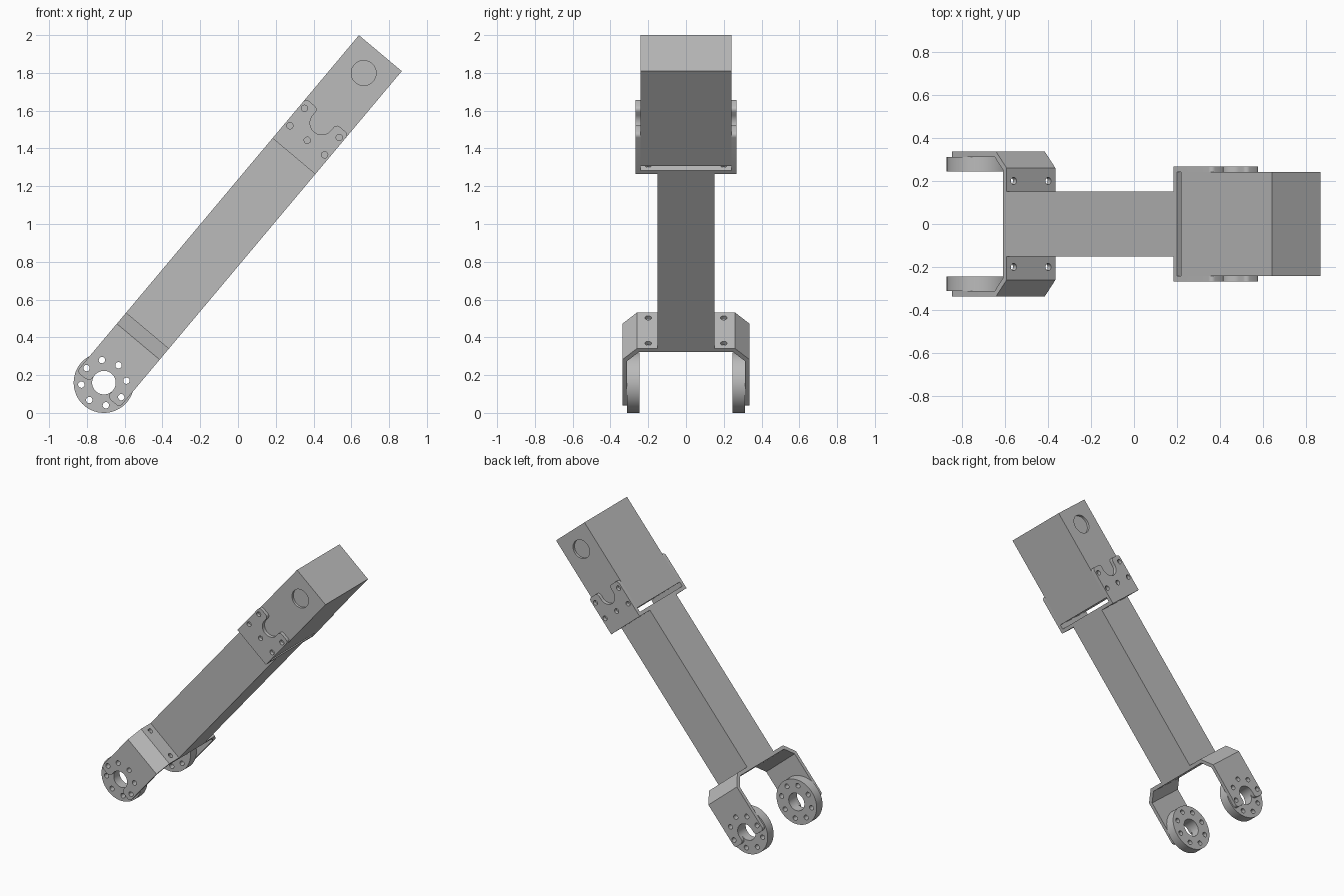
import bpy, bmesh, math
from mathutils import Matrix, Vector

cube = bpy.data.objects.get("Cube")
if cube:
    bpy.data.objects.remove(cube)

# Arm frame: u along the arm, v across it, w sideways, with the origin at the pivot
TILT = math.radians(50)
C, S = math.cos(TILT), math.sin(TILT)
FRAME = Matrix(((C, S, 0, -0.71), (0, 0, 1, 0), (S, -C, 0, 0.16), (0, 0, 0, 1)))
HALF = 0.148      # half depth of the arm
BORE = 0.0625     # pivot bore radius
RING = 0.12       # screw circle radius
SCREW = 0.017

grey = bpy.data.materials.new("Plain grey")
grey.use_nodes = True
colour = (0.5, 0.5, 0.5, 1)
grey.diffuse_color = colour
grey.node_tree.nodes["Principled BSDF"].inputs["Base Color"].default_value = colour


def side(a, b, t):       # profile in (u, v), extruded sideways
    return Vector((a, b, t))


def across(a, b, t):     # profile in (w, u), extruded across the arm
    return Vector((b, t, a))


def lengthwise(a, b, t):  # profile in (v, w), extruded along the arm
    return Vector((t, a, b))


def prism(bm, profile, lo, hi, plane=side):
    low = [bm.verts.new(plane(a, b, lo)) for a, b in profile]
    high = [bm.verts.new(plane(a, b, hi)) for a, b in profile]
    bm.faces.new(low)
    bm.faces.new(high)
    n = len(low)
    for i in range(n):
        j = (i + 1) % n
        bm.faces.new((low[i], low[j], high[j], high[i]))
    bmesh.ops.recalc_face_normals(bm, faces=bm.faces)


def arc(a, b, r, start, end, steps):
    angles = [math.radians(start + (end - start) * i / steps) for i in range(steps + 1)]
    return [(a + r * math.cos(t), b + r * math.sin(t)) for t in angles]


def circle(a, b, r, steps=24):
    return arc(a, b, r, 0, 360, steps)[:-1]


def rect(a0, a1, b0, b1):
    return [(a0, b0), (a1, b0), (a1, b1), (a0, b1)]


def make(name, bm):
    mesh = bpy.data.meshes.new(name)
    bm.to_mesh(mesh)
    bm.free()
    mesh.materials.append(grey)
    obj = bpy.data.objects.new(name, mesh)
    bpy.context.collection.objects.link(obj)
    obj.matrix_world = FRAME
    return obj


def cut(obj, bm):
    cutter = make("cutter", bm)
    mod = obj.modifiers.new("Cut", "BOOLEAN")
    mod.operation, mod.solver, mod.object = "DIFFERENCE", "EXACT", cutter
    activate(obj)
    bpy.ops.object.modifier_apply(modifier=mod.name)
    bpy.data.objects.remove(cutter)


def activate(obj):
    bpy.ops.object.select_all(action="DESELECT")
    obj.select_set(True)
    bpy.context.view_layer.objects.active = obj


def smooth(obj):
    activate(obj)
    bpy.ops.object.shade_smooth_by_angle(angle=math.radians(30))


def slot(u, way):
    # Round-bottomed notch with softened lips, opening towards way
    half = arc(0, 0, BORE, 180, 90, 10) + arc(0.023, BORE + 0.022, 0.022, -90, 0, 5)
    half.append((0.1, BORE + 0.022))
    full = half + [(a, -b) for a, b in reversed(half[1:])]
    return [(u + way * a, b) for a, b in full]


def u_bracket(name, outline, tip, pivot, way, screws):
    # Folded sheet with rounded tips, notched legs and drilled base
    bm = bmesh.new()
    prism(bm, outline, -HALF, HALF, across)
    corners = [e for e in bm.edges
               if all(abs(v.co.x - tip) < 1e-4 for v in e.verts)
               and abs(e.verts[0].co.y - e.verts[1].co.y) < 1e-4]
    bmesh.ops.bevel(bm, geom=corners, offset=0.022, segments=5, profile=0.5, affect="EDGES")
    bmesh.ops.recalc_face_normals(bm, faces=bm.faces)
    obj = make(name, bm)
    tools = bmesh.new()
    prism(tools, slot(pivot, way), -0.5, 0.5)
    for u, v in screws:
        prism(tools, circle(u, v, SCREW, 16), -0.5, 0.5)
    base = [u for w, u in outline if abs(w) < 0.27]
    for v in (-0.105, 0.105):
        for w in (-0.2, 0.2):
            prism(tools, circle(v, w, SCREW, 16), min(base) - 0.02 if way < 0 else 1.55,
                  max(base) + 0.02 if way < 0 else 1.61, lengthwise)
    cut(obj, tools)
    smooth(obj)


def mirrored(half):
    return half + [(-w, u) for w, u in reversed(half)]


# Main beam
bm = bmesh.new()
prism(bm, rect(0.36, 1.565, -HALF, HALF), -0.15, 0.15)
make("beam", bm)

# Lower fork
fork = mirrored([(0.25, 0.335), (0.312, 0.273), (0.312, -0.047),
                 (0.337, -0.047), (0.337, 0.283), (0.26, 0.36)])
d = RING * math.sqrt(0.5)
u_bracket("lower_fork", fork, -0.047, 0, -1,
          [(0, -RING), (0, RING), (d, -d), (d, d), (RING, 0)])

# Upper bracket
saddle = mirrored([(0.242, 1.59), (0.242, 1.84), (0.267, 1.84), (0.267, 1.565)])
u_bracket("upper_bracket", saddle, 1.84, 1.795, 1,
          [(1.795, -RING), (1.795, RING), (1.675, -RING), (1.675, 0), (1.675, RING)])

# Pivot discs
for name, lo in (("left_pivot_disc", 0.245), ("right_pivot_disc", -0.312)):
    bm = bmesh.new()
    prism(bm, circle(0, 0, 0.16, 64), lo, lo + 0.067)
    disc = make(name, bm)
    tools = bmesh.new()
    prism(tools, circle(0, 0, BORE, 40), -0.5, 0.5)
    for u, v in circle(0, 0, RING, 8):
        prism(tools, circle(u, v, SCREW, 16), -0.5, 0.5)
    cut(disc, tools)
    smooth(disc)

# Motor housing with a shallow round recess on each side
bm = bmesh.new()
prism(bm, rect(1.622, 2.277, -HALF, HALF), -0.242, 0.242)
housing = make("motor_housing", bm)
tools = bmesh.new()
for lo in (-0.3, 0.225):
    prism(tools, circle(2.14, 0, 0.066, 40), lo, lo + 0.075)
cut(housing, tools)
smooth(housing)
